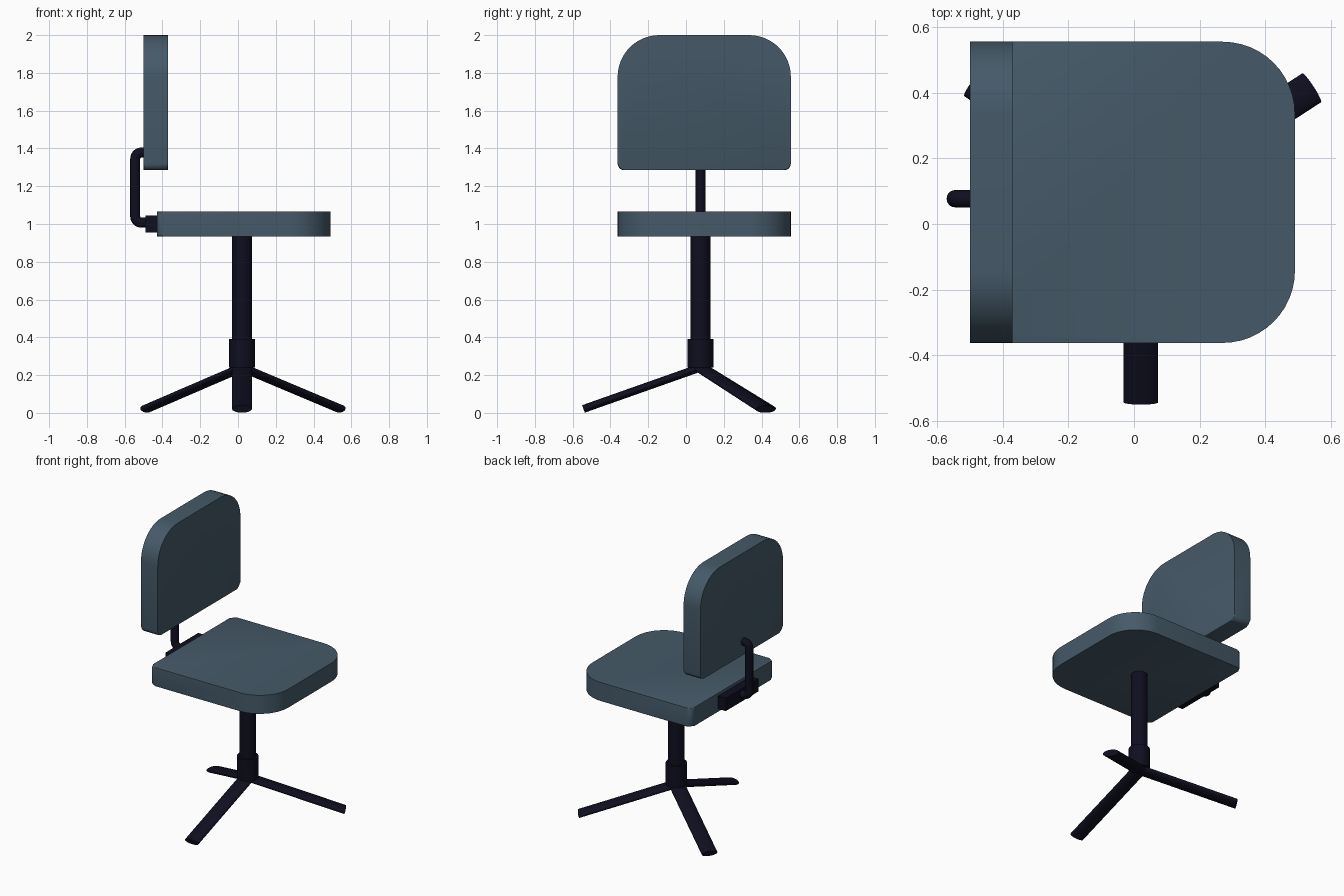
import bpy, bmesh, math
from mathutils import Vector, Matrix

if "Cube" in bpy.data.objects:
    bpy.data.objects.remove(bpy.data.objects["Cube"])

CX, CY = 0.021, 0.077      # column axis; backrest tube shares CY


def material(name, rgb):
    m = bpy.data.materials.new(name)
    m.diffuse_color = (*rgb, 1)
    m.use_nodes = True
    m.node_tree.nodes["Principled BSDF"].inputs["Base Color"].default_value = m.diffuse_color
    return m


FABRIC = material("slate blue fabric", (0.060, 0.102, 0.140))
METAL = material("dark navy metal", (0.0045, 0.0045, 0.014))


def finish(name, bm, mat):
    bmesh.ops.recalc_face_normals(bm, faces=bm.faces)
    me = bpy.data.meshes.new(name)
    bm.to_mesh(me)
    bm.free()
    me.materials.append(mat)
    ob = bpy.data.objects.new(name, me)
    bpy.context.collection.objects.link(ob)
    bpy.ops.object.select_all(action='DESELECT')
    ob.select_set(True)
    bpy.context.view_layer.objects.active = ob
    bpy.ops.object.shade_smooth_by_angle(angle=math.radians(35))
    return ob


def cushion(name, u0, u1, v0, v1, w0, w1, place, big=0.22, small=0.035):
    """Rounded slab: large corners at u1, small corners at u0."""
    corners = [(u1, v1, big, 0), (u0, v1, small, 90), (u0, v0, small, 180), (u1, v0, big, 270)]
    pts = []
    for u, v, r, start in corners:
        cu = u - r if u == u1 else u + r
        cv = v - r if v == v1 else v + r
        n = 12 if r == big else 5
        for i in range(n + 1):
            a = math.radians(start + 90 * i / n)
            pts.append((cu + r * math.cos(a), cv + r * math.sin(a)))
    bm = bmesh.new()
    low = [bm.verts.new(place(u, v, w0)) for u, v in pts]
    top = [bm.verts.new(place(u, v, w1)) for u, v in pts]
    caps = [bm.faces.new(low[::-1]), bm.faces.new(top)]
    for i in range(len(pts)):
        j = (i + 1) % len(pts)
        bm.faces.new((low[i], low[j], top[j], top[i]))
    rims = [e for f in caps for e in f.edges]
    bmesh.ops.bevel(bm, geom=rims, offset=0.009, segments=2, profile=0.5, affect='EDGES')
    return finish(name, bm, FABRIC)


def rod(name, a, b, rx, ry):
    """Cylinder from a to b; rx is the level half width, ry the other one."""
    a, b = Vector(a), Vector(b)
    d = (b - a).normalized()
    side = d.cross(Vector((0, 0, 1)))
    side = side.normalized() if side.length > 1e-4 else Vector((1, 0, 0))
    up = d.cross(side)
    rot = Matrix((side, up, d)).transposed().to_4x4()
    bm = bmesh.new()
    bmesh.ops.create_cone(bm, cap_ends=True, segments=32, radius1=1, radius2=1, depth=(b - a).length)
    bmesh.ops.scale(bm, vec=(rx, ry, 1), verts=bm.verts)
    bmesh.ops.transform(bm, matrix=Matrix.Translation((a + b) / 2) @ rot, verts=bm.verts)
    return finish(name, bm, METAL)


# Cushions
cushion("seat", -0.43, 0.49, -0.362, 0.555, 0.935, 1.065, lambda u, v, w: (u, v, w))
cushion("backrest", 1.285, 2.0, -0.362, 0.555, -0.50, -0.37, lambda u, v, w: (w, v, u))

# Column, collar and three flattened legs
rod("column", (CX, CY, 0.26), (CX, CY, 0.945), 0.053, 0.053)
rod("collar", (CX, CY, 0.24), (CX, CY, 0.39), 0.068, 0.068)
for i, deg in enumerate((270, 33, 145)):
    a = math.radians(deg)
    end = (CX + 0.62 * math.cos(a), CY + 0.62 * math.sin(a), 0.021)
    rod(f"leg_{i + 1}", (CX, CY, 0.24), end, 0.0525, 0.021)

# Bracket behind the seat
bm = bmesh.new()
bmesh.ops.create_cube(bm, size=1)
bmesh.ops.scale(bm, vec=(0.09, 0.362, 0.09), verts=bm.verts)
bmesh.ops.translate(bm, vec=(-0.445, CY, 1.0), verts=bm.verts)
finish("seat_bracket", bm, METAL)

# Bent tube joining bracket and backrest
R, X, Z0, Z1 = 0.032, -0.544, 1.007, 1.378
path = [(-0.47, Z0)]
for cz, start in ((Z0 + R, 270), (Z1 - R, 180)):
    for i in range(9):
        a = math.radians(start - 90 * i / 8)
        path.append((X + R + R * math.cos(a), cz + R * math.sin(a)))
path.append((-0.47, Z1))
bm = bmesh.new()
rings = []
for i, (x, z) in enumerate(path):
    p, q = path[max(i - 1, 0)], path[min(i + 1, len(path) - 1)]
    t = Vector((q[0] - p[0], 0, q[1] - p[1])).normalized()
    n = t.cross(Vector((0, 1, 0)))
    ring = []
    for k in range(20):
        a = math.tau * k / 20
        ring.append(bm.verts.new(Vector((x, CY, z)) + 0.0265 * (n * math.cos(a) + Vector((0, math.sin(a), 0)))))
    rings.append(ring)
for r0, r1 in zip(rings, rings[1:]):
    for k in range(20):
        j = (k + 1) % 20
        bm.faces.new((r0[k], r0[j], r1[j], r1[k]))
bm.faces.new(rings[0])
bm.faces.new(rings[-1])
finish("backrest_tube", bm, METAL)
